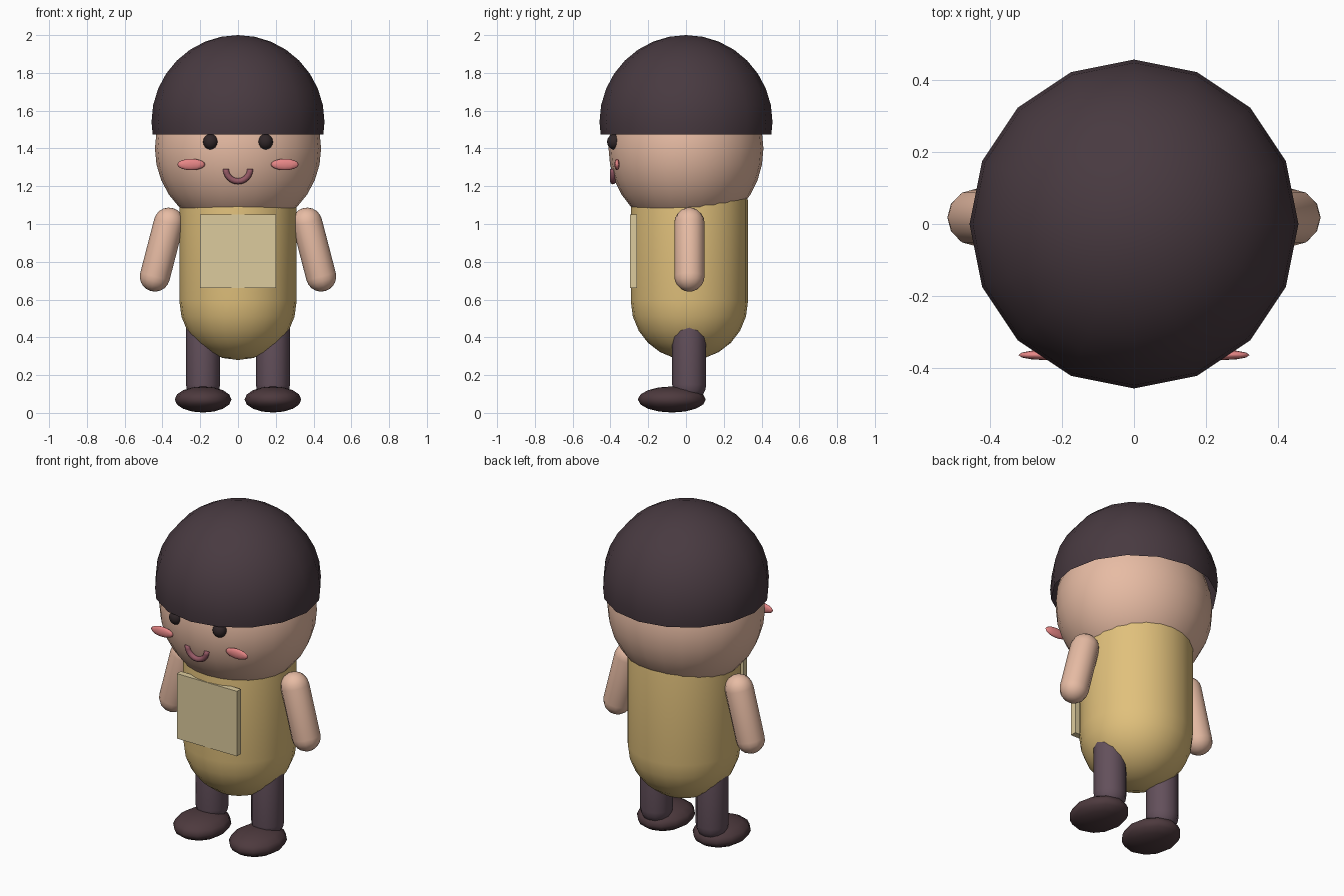
import bpy, bmesh, math
from mathutils import Vector, Matrix

if "Cube" in bpy.data.objects:
    bpy.data.objects.remove(bpy.data.objects["Cube"])


def paint(name, rgb):
    m = bpy.data.materials.new(name)
    m.diffuse_color = (*rgb, 1)
    m.use_nodes = True
    m.node_tree.nodes["Principled BSDF"].inputs["Base Color"].default_value = m.diffuse_color
    return m


HAIR = paint("dark_hair", (0.065, 0.042, 0.052))
SKIN = paint("skin", (0.80, 0.50, 0.37))
CLOTH = paint("tan_cloth", (0.75, 0.53, 0.20))
BIB = paint("pale_cloth", (0.72, 0.60, 0.34))
LEG = paint("leggings", (0.125, 0.08, 0.105))
SHOE = paint("shoe", (0.075, 0.042, 0.048))
EYE = paint("eye_black", (0.03, 0.02, 0.022))
PINK = paint("blush", (0.80, 0.24, 0.24))
LIP = paint("lip", (0.30, 0.10, 0.13))


def finish(name, bm, mat, smooth=True):
    bmesh.ops.recalc_face_normals(bm, faces=bm.faces)
    me = bpy.data.meshes.new(name)
    bm.to_mesh(me)
    bm.free()
    me.materials.append(mat)
    for p in me.polygons:
        p.use_smooth = smooth
    ob = bpy.data.objects.new(name, me)
    bpy.context.collection.objects.link(ob)
    return ob


def ellipsoid(name, loc, radii, mat, seg=16, rings=12, cut=None):
    bm = bmesh.new()
    mtx = Matrix.Translation(loc) @ Matrix.Diagonal((*radii, 1))
    bmesh.ops.create_uvsphere(bm, u_segments=seg, v_segments=rings, radius=1, matrix=mtx)
    if cut is not None:
        bmesh.ops.bisect_plane(bm, geom=bm.verts[:] + bm.edges[:] + bm.faces[:],
                               plane_co=(0, 0, cut), plane_no=(0, 0, 1), clear_inner=True)
    return finish(name, bm, mat)


def capsule(name, a, b, r, mat, seg=16, steps=5):
    # half outline of a capsule turned around the line a-b
    a, b = Vector(a), Vector(b)
    length = (b - a).length
    arc = [i * math.pi / 2 / steps for i in range(steps + 1)]
    pts = [(r * math.sin(t), -r * math.cos(t)) for t in arc]
    pts += [(r * math.cos(t), length + r * math.sin(t)) for t in arc]
    bm = bmesh.new()
    vs = [bm.verts.new((x, 0, z)) for x, z in pts]
    es = [bm.edges.new(p) for p in zip(vs, vs[1:])]
    bmesh.ops.spin(bm, geom=vs + es, axis=(0, 0, 1), cent=(0, 0, 0),
                   angle=2 * math.pi, steps=seg)
    bmesh.ops.remove_doubles(bm, verts=bm.verts, dist=1e-4)
    rot = Vector((0, 0, 1)).rotation_difference(b - a).to_matrix().to_4x4()
    bmesh.ops.transform(bm, matrix=Matrix.Translation(a) @ rot, verts=bm.verts)
    return finish(name, bm, mat)


# head and cap of hair
ellipsoid("head", (0, 0, 1.40), (0.44, 0.41, 0.44), SKIN, 24, 16)
ellipsoid("hair", (0, 0, 1.54), (0.458, 0.458, 0.46), HAIR, 16, 16, cut=1.475)

# torso
capsule("torso", (0, 0.018, 0.59), (0, 0.018, 1.12), 0.31, CLOTH, 24, 6)

# flat chest panel
bm = bmesh.new()
bmesh.ops.create_cube(bm, size=1, matrix=Matrix.Translation((0, -0.277, 0.855))
                      @ Matrix.Diagonal((0.40, 0.037, 0.39, 1)))
finish("chest_panel", bm, BIB, smooth=False)

# paired parts
for s, side in ((-1, "left"), (1, "right")):
    capsule(f"{side}_arm", (s * 0.44, 0.018, 0.722), (s * 0.366, 0.018, 1.007), 0.08, SKIN, 12)
    capsule(f"{side}_leg", (s * 0.185, 0.017, 0.15), (s * 0.185, 0.017, 0.49), 0.09, LEG, 12)
    ellipsoid(f"{side}_shoe", (s * 0.185, -0.075, 0.071), (0.15, 0.18, 0.069), SHOE, 12, 8)
    ellipsoid(f"{side}_eye", (s * 0.145, -0.38, 1.435), (0.04, 0.038, 0.041), EYE, 12, 8)
    ellipsoid(f"{side}_cheek", (s * 0.248, -0.365, 1.315), (0.074, 0.014, 0.03), PINK, 12, 8)

# smile: round section swept through half a turn
R, r, n = 0.064, 0.016, 8
bm = bmesh.new()
ring = bmesh.ops.create_circle(bm, segments=n, radius=r,
                               matrix=Matrix.Translation((R, -0.387, 1.29)))["verts"]
for v in ring:
    v.co = (v.co.x, -0.387 + (v.co.y + 0.387), 1.29)
edges = bm.edges[:]
bmesh.ops.spin(bm, geom=list(ring) + edges, axis=(0, 1, 0), cent=(0, -0.387, 1.29),
               angle=math.pi, steps=12)
bmesh.ops.holes_fill(bm, edges=[e for e in bm.edges if e.is_boundary], sides=0)
# keep the curve hanging below its ends
if min(v.co.z for v in bm.verts) > 1.25:
    for v in bm.verts:
        v.co.z = 2 * 1.29 - v.co.z
finish("mouth", bm, LIP)
